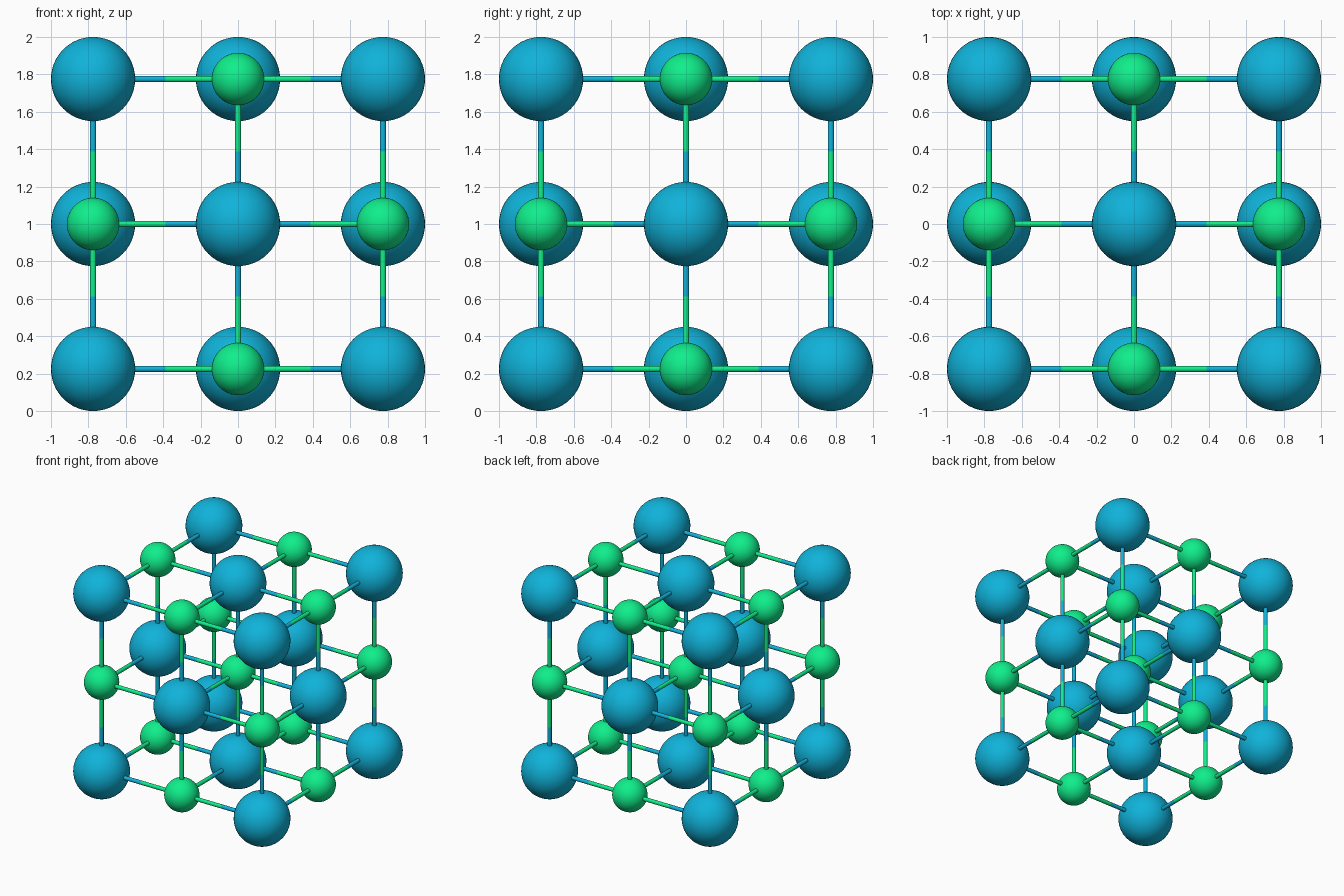
import bpy, bmesh
from itertools import product
from mathutils import Vector, Matrix

if "Cube" in bpy.data.objects:
    bpy.data.objects.remove(bpy.data.objects["Cube"])

R_BIG, R_SMALL, R_BOND = 0.225, 0.14, 0.017
STEP = 1 - R_BIG            # lattice spacing
CENTRE = Vector((0, 0, 1))


def material(name, rgb):
    m = bpy.data.materials.new(name)
    m.diffuse_color = (*rgb, 1)
    m.use_nodes = True
    m.node_tree.nodes["Principled BSDF"].inputs["Base Color"].default_value = m.diffuse_color
    return m


def finish_mesh(name, bm, mat):
    for f in bm.faces:
        f.smooth = True
    me = bpy.data.meshes.new(name)
    bm.to_mesh(me)
    bm.free()
    me.materials.append(mat)
    return me


def ball(name, radius, mat):
    bm = bmesh.new()
    bmesh.ops.create_uvsphere(bm, u_segments=48, v_segments=24, radius=radius)
    return finish_mesh(name, bm, mat)


def half_bond(name, mat):
    # open rod running from the atom centre (origin) to the bond midpoint
    bm = bmesh.new()
    bmesh.ops.create_cone(bm, cap_ends=False, segments=20, radius1=R_BOND,
                          radius2=R_BOND, depth=STEP / 2,
                          matrix=Matrix.Translation((0, 0, STEP / 4)))
    return finish_mesh(name, bm, mat)


def place(name, mesh, pos, direction=None):
    ob = bpy.data.objects.new(name, mesh)
    ob.location = pos
    if direction is not None:
        ob.rotation_euler = direction.to_track_quat('Z', 'Y').to_euler()
    bpy.context.collection.objects.link(ob)


blue = material("blue", (0.005, 0.45, 0.70))
green = material("green", (0.005, 0.86, 0.26))
atoms = [("small_atom", ball("small_atom", R_SMALL, green)),
         ("large_atom", ball("large_atom", R_BIG, blue))]
bonds = [("small_atom_bond", half_bond("small_atom_bond", green)),
         ("large_atom_bond", half_bond("large_atom_bond", blue))]

# 3 x 3 x 3 lattice, alternating large and small atoms
for cell in product((-1, 0, 1), repeat=3):
    kind = sum(cell) % 2
    pos = CENTRE + Vector(cell) * STEP
    place(*atoms[kind], pos)
    # half bond toward each neighbour inside the lattice
    for axis, sign in product(range(3), (-1, 1)):
        if abs(cell[axis] + sign) <= 1:
            d = Vector((0, 0, 0))
            d[axis] = sign
            place(*bonds[kind], pos, d)
